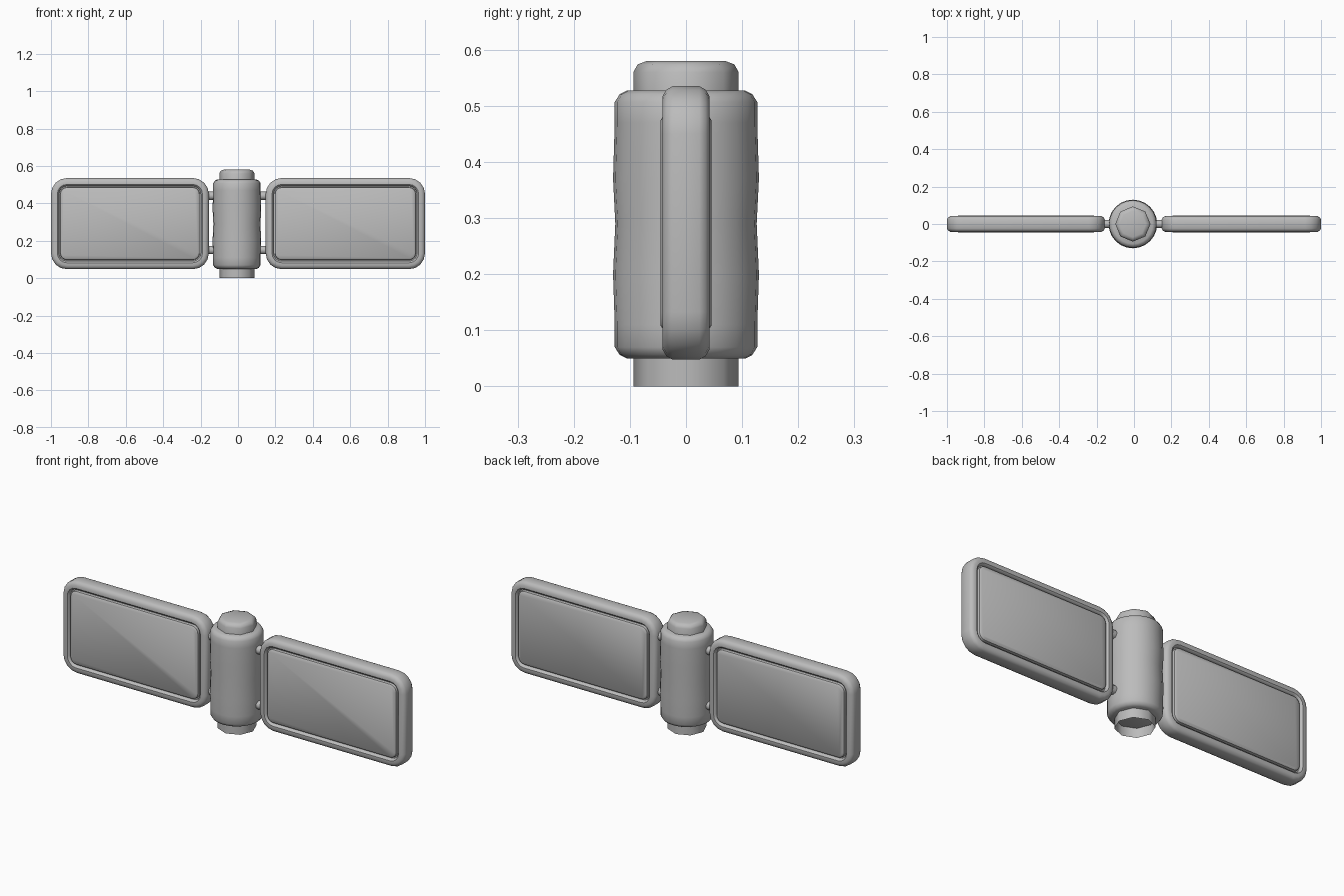
import bpy, bmesh, math
from mathutils import Vector

old = bpy.data.objects.get("Cube")
if old:
    bpy.data.objects.remove(old, do_unlink=True)

grey = bpy.data.materials.new("satin grey")
grey.use_nodes = True
tint = (0.5, 0.5, 0.5, 1)
grey.diffuse_color = tint
grey.node_tree.nodes["Principled BSDF"].inputs["Base Color"].default_value = tint

AXIS = -0.006  # x of the hub


def finish(name, rings, close_start=True, close_end=True, angle=40):
    """Skin a list of equal-length point rings into a smooth-shaded object."""
    bm = bmesh.new()
    loops = [[bm.verts.new(p) for p in ring] for ring in rings]
    n = len(loops[0])
    for a, b in zip(loops, loops[1:]):
        for i in range(n):
            j = (i + 1) % n
            bm.faces.new((a[i], a[j], b[j], b[i]))
    if close_start:
        bm.faces.new(loops[0])
    if close_end:
        bm.faces.new(loops[-1])
    bmesh.ops.recalc_face_normals(bm, faces=bm.faces)
    mesh = bpy.data.meshes.new(name)
    bm.to_mesh(mesh)
    bm.free()
    mesh.materials.append(grey)
    ob = bpy.data.objects.new(name, mesh)
    bpy.context.collection.objects.link(ob)
    bpy.ops.object.select_all(action='DESELECT')
    ob.select_set(True)
    bpy.context.view_layer.objects.active = ob
    bpy.ops.object.shade_smooth_by_angle(angle=math.radians(angle))
    return ob


def circle(sides, radius, axis, along, centre):
    """Ring of points around the z or x axis."""
    pts = []
    for i in range(sides):
        t = math.tau * i / sides
        u, v = radius * math.cos(t), radius * math.sin(t)
        pts.append(Vector(centre) + (Vector((u, v, along)) if axis == 'Z' else Vector((along, u, v))))
    return pts


def rounded_rect(x0, x1, z0, z1, radius, y, steps=4):
    corners = [(x1, z1, -1, -1), (x0, z1, 1, -1), (x0, z0, 1, 1), (x1, z0, -1, 1)]
    pts = []
    for k, (x, z, sx, sz) in enumerate(corners):
        for i in range(steps + 1):
            t = math.pi / 2 * (k + i / steps)
            pts.append((x + sx * radius + radius * math.cos(t), y,
                        z + sz * radius + radius * math.sin(t)))
    return pts


# Central drum with chamfered rims and a slightly waisted wall
drum = [(0.106, 0.05), (0.118, 0.056), (0.127, 0.07), (0.127, 0.11), (0.13, 0.2), (0.126, 0.29),
        (0.13, 0.37), (0.127, 0.47), (0.127, 0.507), (0.118, 0.521), (0.106, 0.527)]
finish("hub_drum", [circle(24, r, 'Z', z, (AXIS, 0, 0)) for r, z in drum], angle=50)

# Octagonal top cap and the hollow octagonal foot
cap = [(0.094, 0.5), (0.094, 0.56), (0.086, 0.574), (0.07, 0.58)]
finish("top_cap", [circle(8, r, 'Z', z, (AXIS, 0, 0)) for r, z in cap], angle=50)
finish("foot_sleeve", [circle(8, 0.094, 'Z', z, (AXIS, 0, 0)) for z in (0, 0.06)], False, False, 50)

# Wing cross-section: (inset from outline, depth) over rim, groove and raised panel
section = [(0, 0.024), (0.006, 0.035), (0.018, 0.042), (0.034, 0.042), (0.041, 0.036),
           (0.043, 0.026), (0.049, 0.026), (0.051, 0.039), (0.06, 0.045)]
steps = [(i, -y) for i, y in reversed(section)] + section

for side, x0, x1 in (("left", 0.148, 1.0), ("right", -1.0, -0.156)):
    rings = [rounded_rect(x0 + i, x1 - i, 0.048 + i, 0.535 - i, max(0.085 - i, 0.025), y)
             for i, y in steps]
    finish(side + "_panel", rings)

    # Two short pegs joining the drum to each wing
    sign = 1 if side == "left" else -1
    for level, z in (("upper", 0.44), ("lower", 0.15)):
        peg = [circle(12, 0.022, 'X', AXIS + sign * d, (0, 0, z)) for d in (0.1, 0.17)]
        finish(f"{side}_{level}_peg", peg)
